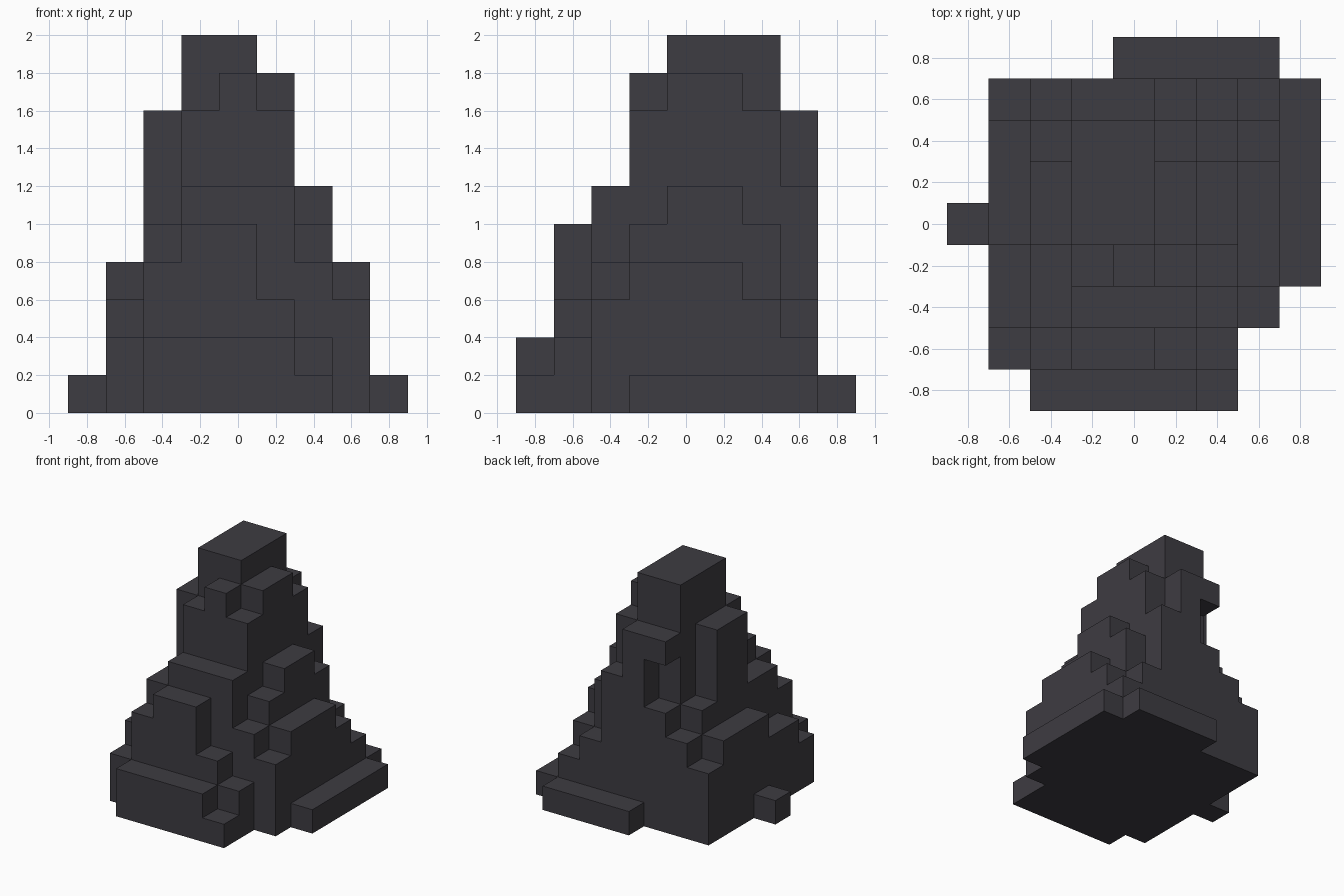
import bpy
import bmesh
from mathutils import Vector

cube = bpy.data.objects.get("Cube")
if cube:
    bpy.data.objects.remove(cube, do_unlink=True)

CELL = 0.2

# Column heights in blocks (hex digits): rows run front to back, digits run along +x
ROWS = [
    "002222100",
    "024553200",
    "035666430",
    "035898541",
    "148AA9641",
    "048AA9641",
    "045AA8531",
    "034886321",
    "000011110",
]


def rock_blocks():
    """Every filled block of the stepped rock."""
    blocks = {(i, j, k)
              for j, row in enumerate(ROWS)
              for i, digit in enumerate(row)
              for k in range(int(digit, 16))}
    # Niche under the ledge on the back
    return blocks - {(3, 7, 5), (3, 7, 6)}


def add_face(bm, block, axis, sign):
    """One square on the given side of a block, facing outwards."""
    u, v = (axis + 1) % 3, (axis + 2) % 3
    middle = Vector(block) + Vector((0.5, 0.5, 0.5))
    middle[axis] += sign / 2
    corners = []
    for a, b in ((-1, -1), (1, -1), (1, 1), (-1, 1)):
        p = middle.copy()
        p[u] += a / 2
        p[v] += b / 2
        corners.append(bm.verts.new((p - Vector((4.5, 4.5, 0))) * CELL))
    bm.faces.new(corners if sign > 0 else corners[::-1])


# Dark stone material
stone = bpy.data.materials.new("dark_stone")
stone.use_nodes = True
colour = (0.048, 0.045, 0.054, 1.0)
stone.diffuse_color = colour
bsdf = next(n for n in stone.node_tree.nodes if n.type == 'BSDF_PRINCIPLED')
bsdf.inputs["Base Color"].default_value = colour

# Rock skin: only the block sides that touch open air
bm = bmesh.new()
blocks = rock_blocks()
for block in sorted(blocks):
    for axis in range(3):
        for sign in (-1, 1):
            neighbour = list(block)
            neighbour[axis] += sign
            if tuple(neighbour) not in blocks:
                add_face(bm, block, axis, sign)

# Weld the skin and merge the squares into large flat faces
bmesh.ops.remove_doubles(bm, verts=bm.verts, dist=0.001)
bmesh.ops.dissolve_limit(bm, angle_limit=0.01, verts=bm.verts, edges=bm.edges)

mesh = bpy.data.meshes.new("stepped_rock")
bm.to_mesh(mesh)
bm.free()
mesh.materials.append(stone)
rock = bpy.data.objects.new("stepped_rock", mesh)
bpy.context.collection.objects.link(rock)
